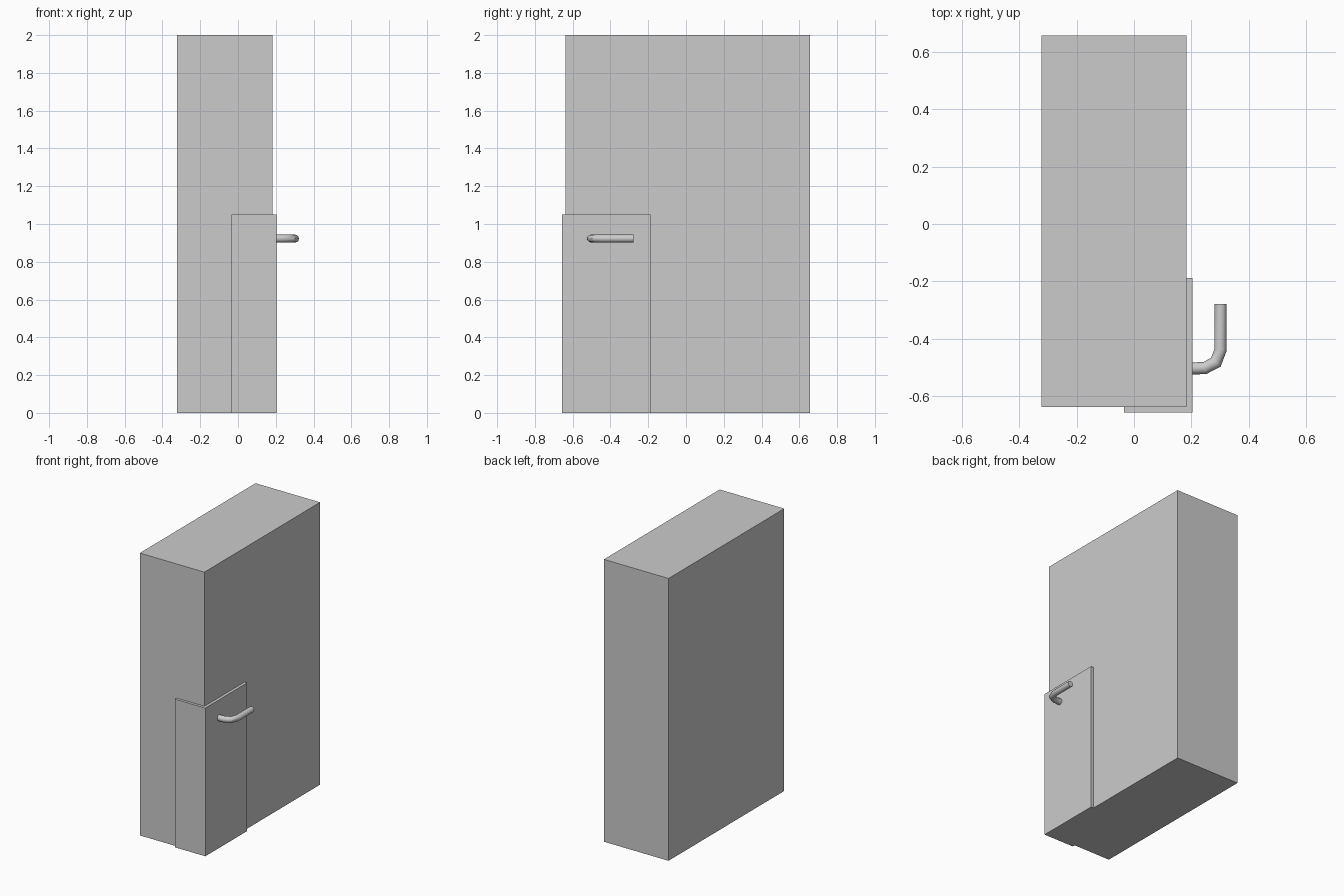
import bpy, bmesh, math
from mathutils import Vector

if "Cube" in bpy.data.objects:
    bpy.data.objects.remove(bpy.data.objects["Cube"])


def finish(name, bm):
    bmesh.ops.recalc_face_normals(bm, faces=bm.faces)
    mesh = bpy.data.meshes.new(name)
    bm.to_mesh(mesh)
    bm.free()
    ob = bpy.data.objects.new(name, mesh)
    bpy.context.collection.objects.link(ob)
    return ob


def prism(name, outline, height):
    bm = bmesh.new()
    face = bm.faces.new([bm.verts.new((x, y, 0)) for x, y in outline])
    ext = bmesh.ops.extrude_face_region(bm, geom=[face])
    verts = [v for v in ext["geom"] if isinstance(v, bmesh.types.BMVert)]
    bmesh.ops.translate(bm, verts=verts, vec=(0, 0, height))
    return finish(name, bm)


def tube(name, path, radius, z, sides=12):
    # Flat path with mitred rings at each bend
    pts = [Vector((x, y, z)) for x, y in path]
    up = Vector((0, 0, 1))
    bm = bmesh.new()
    rings = []
    for i, p in enumerate(pts):
        a = (p - pts[i - 1]).normalized() if i else (pts[1] - p).normalized()
        b = (pts[i + 1] - p).normalized() if i < len(pts) - 1 else a
        t = (a + b).normalized()
        side = t.cross(up) / t.dot(a)
        rings.append([bm.verts.new(p + radius * (math.cos(k) * side + math.sin(k) * up))
                      for k in (2 * math.pi * j / sides for j in range(sides))])
    for r, s in zip(rings, rings[1:]):
        for j in range(sides):
            k = (j + 1) % sides
            bm.faces.new((r[j], r[k], s[k], s[j]))
    bm.faces.new(rings[0])
    bm.faces.new(rings[-1])
    return finish(name, bm)


# Tall main slab
prism("main_block", [(-0.323, -0.638), (0.183, -0.638), (0.183, 0.657), (-0.323, 0.657)], 2.0)

# Thin cover wrapped round the front right corner
prism("corner_plate", [(-0.034, -0.657), (0.204, -0.657), (0.204, -0.188),
                       (0.183, -0.188), (0.183, -0.638), (-0.034, -0.638)], 1.05)

# Bent lever handle
handle = tube("handle", [(0.204, -0.503), (0.246, -0.502), (0.285, -0.482),
                         (0.302, -0.437), (0.302, -0.278)], 0.021, 0.923)
bpy.context.view_layer.objects.active = handle
handle.select_set(True)
bpy.ops.object.shade_smooth_by_angle(angle=math.radians(40))
